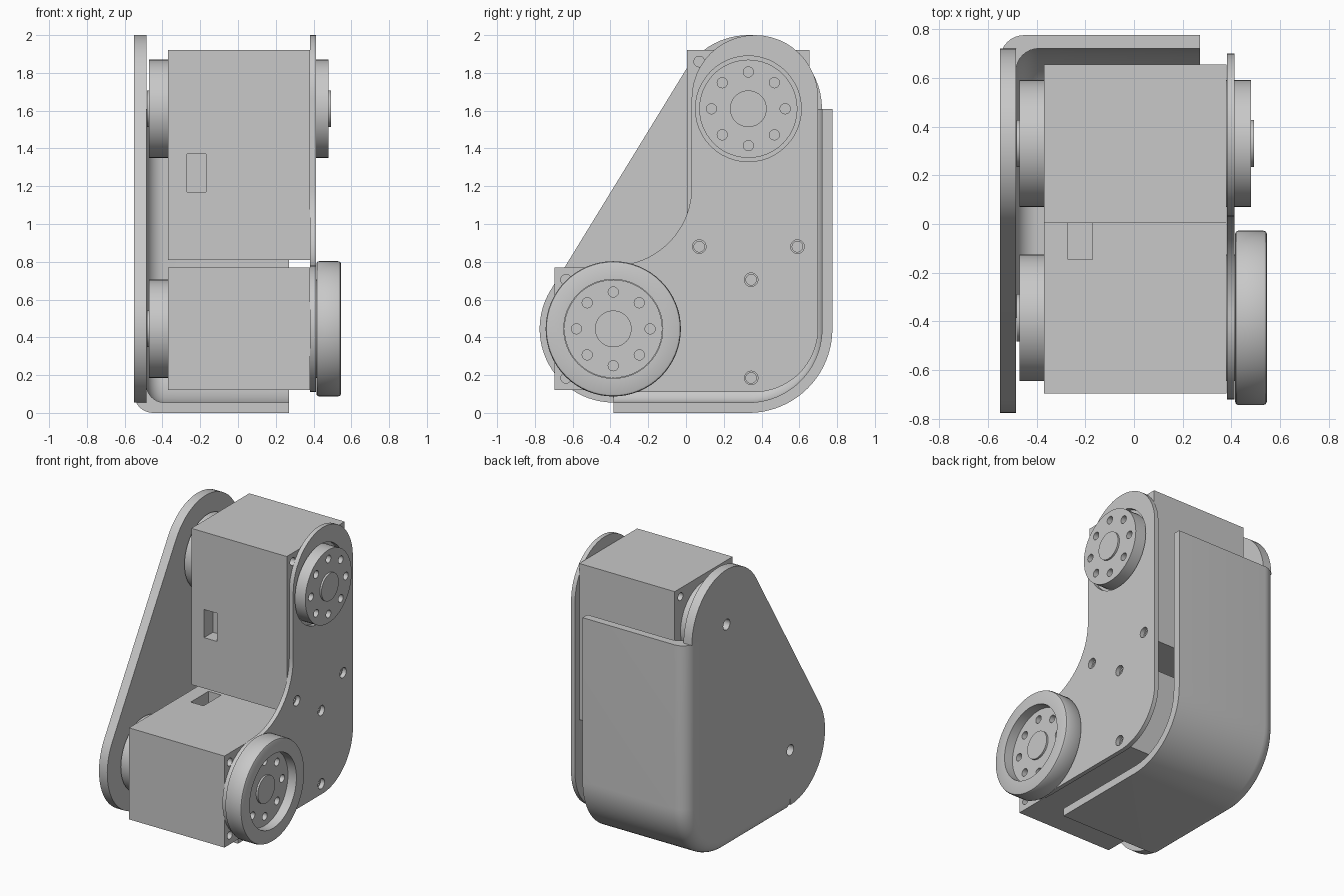
import bpy, bmesh
from math import sin, cos, radians, pi, atan2

if "Cube" in bpy.data.objects:
    bpy.data.objects.remove(bpy.data.objects["Cube"])

grey = bpy.data.materials.new("light grey")
grey.diffuse_color = (0.58, 0.58, 0.58, 1)
grey.use_nodes = True
grey.node_tree.nodes["Principled BSDF"].inputs["Base Color"].default_value = grey.diffuse_color

UPPER, LOWER = (0.33, 1.61), (-0.385, 0.445)   # horn axes as (y, z)
MID = 0.005                                    # x middle of the actuators


def make(name, solids, closed=False):
    """Loft each list of point rings into a solid; closed joins last ring to first."""
    bm = bmesh.new()
    for rings in solids:
        vs = [[bm.verts.new(p) for p in r] for r in rings]
        n = len(vs[0])
        pairs = list(zip(vs, vs[1:])) + ([(vs[-1], vs[0])] if closed else [])
        for a, b in pairs:
            for i in range(n):
                j = (i + 1) % n
                bm.faces.new((a[i], a[j], b[j], b[i]))
        if not closed:
            bm.faces.new(vs[0])
            bm.faces.new(vs[-1])
    bmesh.ops.recalc_face_normals(bm, faces=bm.faces)
    me = bpy.data.meshes.new(name)
    bm.to_mesh(me)
    bm.free()
    me.materials.append(grey)
    ob = bpy.data.objects.new(name, me)
    bpy.context.collection.objects.link(ob)
    return ob


def arc(c, r, a0, a1, n=24):
    return [(c[0] + r * cos(radians(a0 + (a1 - a0) * i / n)),
             c[1] + r * sin(radians(a0 + (a1 - a0) * i / n))) for i in range(n + 1)]


def circle(c, r, x, n=48):
    return [(x, *p) for p in arc(c, r, 0, 360, n)[:-1]]


def prism(pts, x0, x1):
    return [[(x, y, z) for y, z in pts] for x in (x0, x1)]


def rod(c, r, x0, x1):
    return [circle(c, r, x0, 20), circle(c, r, x1, 20)]


def activate(ob):
    bpy.ops.object.select_all(action='DESELECT')
    ob.select_set(True)
    bpy.context.view_layer.objects.active = ob


def cut(ob, solids):
    cutter = make("cutter", solids)
    mod = ob.modifiers.new("cut", 'BOOLEAN')
    mod.operation, mod.solver, mod.object = 'DIFFERENCE', 'EXACT', cutter
    activate(ob)
    bpy.ops.object.modifier_apply(modifier=mod.name)
    bpy.data.objects.remove(cutter)


def smooth(ob):
    activate(ob)
    bpy.ops.object.shade_smooth_by_angle(angle=radians(30))


# Actuators: body with a cable socket and corner screw holes, and a horn on each side
def actuator(name, c, place):
    def rect(u0, u1, v0, v1):
        return [place(u, v) for u, v in ((u0, v0), (u1, v0), (u1, v1), (u0, v1))]
    body = make(name + "_body", [prism(rect(-0.80, 0.31, -0.325, 0.325), -0.37, 0.38)])
    holes = [prism(rect(-0.44, -0.24, -0.4, -0.225), -0.27, -0.17)]
    for u in (0.25, -0.73):
        for v in (-0.26, 0.26):
            holes += [rod(place(u, v), 0.028, 0.28, 0.5), rod(place(u, v), 0.028, -0.5, -0.27)]
    cut(body, holes)
    smooth(body)
    for side, s in (("left", -1), ("right", 1)):
        steps = ((0.26, 0.375), (0.26, 0.475), (0.097, 0.475), (0.097, 0.488))
        horn = make(f"{name}_{side}_horn", [[circle(c, r, MID + s * x) for r, x in steps]])
        cut(horn, [rod(p, 0.027, MID + s * 0.40, MID + s * 0.6)
                   for p in arc(c, 0.195, 0, 360, 8)[:-1]])
        smooth(horn)


actuator("upper_actuator", UPPER, lambda u, v: (UPPER[0] + v, UPPER[1] + u))
actuator("lower_actuator", LOWER, lambda u, v: (LOWER[0] - u, LOWER[1] - v))

# Right side plate with a concave front edge, horn openings and screw holes
outline = (arc((0.365, 1.665), 0.335, 180, 0) + arc((0.36, 0.45), 0.34, 0, -90)
           + arc(LOWER, 0.335, 270, 90) + arc((-0.385, 1.195), 0.415, -90, 0))
plate = make("right_plate", [prism(outline, 0.382, 0.413)])
cut(plate, [[circle(UPPER, 0.28, 0.3), circle(UPPER, 0.28, 0.5)],
            [circle(LOWER, 0.28, 0.3), circle(LOWER, 0.28, 0.5)]]
    + [rod(p, 0.036, 0.3, 0.5)
       for p in ((0.07, 0.88), (0.59, 0.88), (0.345, 0.705), (0.345, 0.185))])
smooth(plate)

# Wheel ring around the lower right horn, with rounded outer edges
ring = [(0.262, 0.415), (0.345, 0.415), (0.354, 0.419), (0.358, 0.428),
        (0.358, 0.53), (0.354, 0.541), (0.345, 0.545), (0.262, 0.545)]
smooth(make("wheel_ring", [[circle(LOWER, r, x, 64) for r, x in ring]], closed=True))

# Left cover: flat panel wrapped round both axes, with an access hole at each axis
CORNER = (UPPER[0], LOWER[1])
INSET, WRAP = 0.295, 0.39
tangent = 90 + atan2(UPPER[1] - LOWER[1], UPPER[0] - LOWER[0]) * 180 / pi
panel = (arc(LOWER, WRAP, 270, tangent) + arc(UPPER, WRAP, tangent, 0)
         + [(UPPER[0] + INSET, UPPER[1])] + arc(CORNER, INSET, 0, -90)
         + [(LOWER[0], LOWER[1] - INSET)])
cover = make("left_cover", [prism(panel, -0.55, -0.485)])
cut(cover, [rod(UPPER, 0.038, -0.7, -0.4), rod(LOWER, 0.038, -0.7, -0.4)])
smooth(cover)

# Rounded wall swept along the bottom and back of the cover
profile = ([(-0.55, INSET)] + arc((-0.45, 0.345), 0.10, 180, 90, 8)
           + [(0.27, 0.445), (0.27, WRAP)] + arc((-0.39, INSET), 0.095, 90, 180, 8))


def section(c, ang):
    return [(x, c[0] + d * cos(radians(ang)), c[1] + d * sin(radians(ang))) for x, d in profile]


path = ([section(LOWER, -90)] + [section(CORNER, -90 + 90 * i / 24) for i in range(25)]
        + [section(UPPER, 0)])
smooth(make("cover_wall", [path]))
